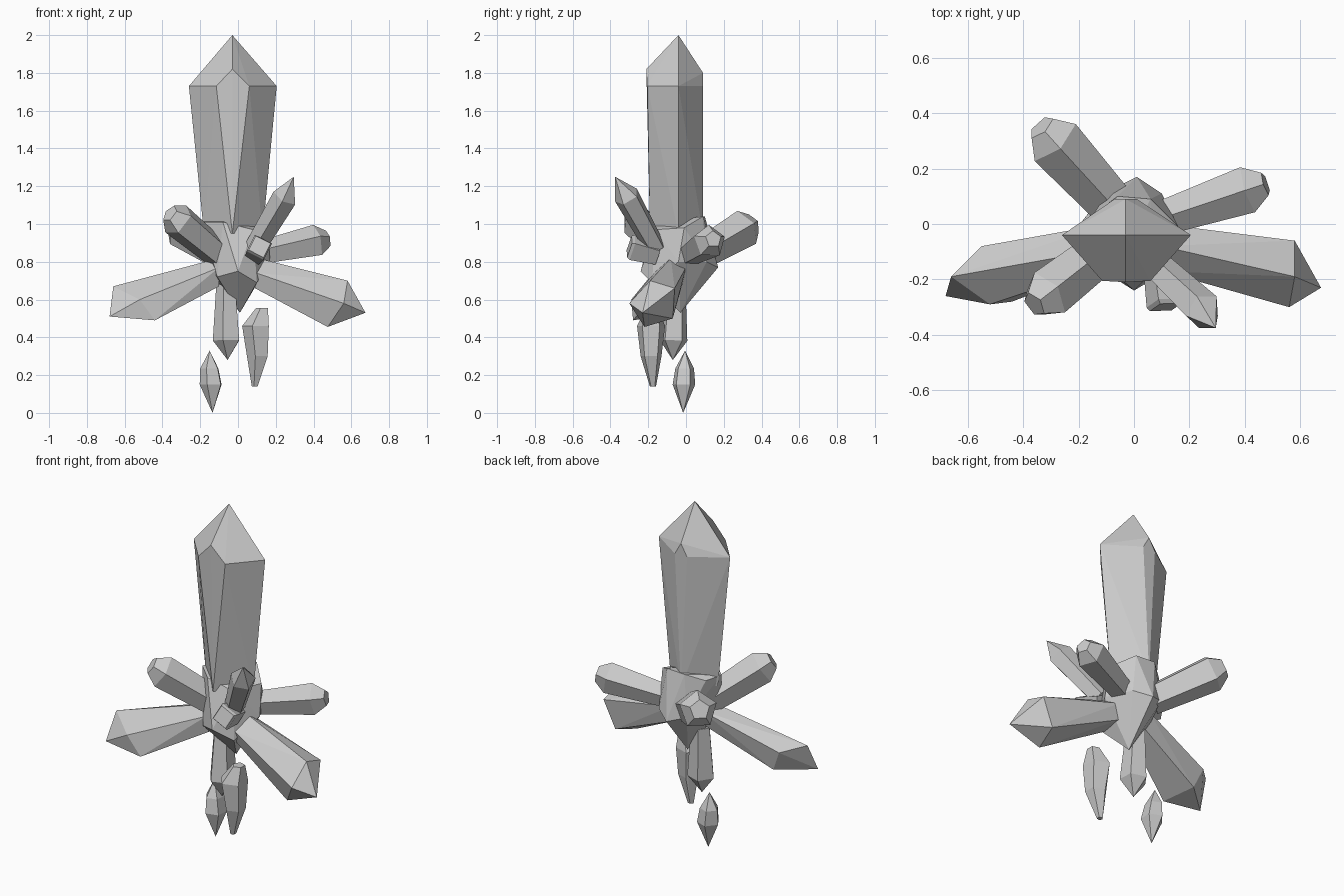
import bpy, bmesh
from math import cos, sin, tau, radians
from mathutils import Vector

if "Cube" in bpy.data.objects:
    bpy.data.objects.remove(bpy.data.objects["Cube"])


def hull(name, points):
    """Flat-faced solid wrapped around a few corner points."""
    bm = bmesh.new()
    for p in points:
        bm.verts.new(p)
    res = bmesh.ops.convex_hull(bm, input=bm.verts[:])
    junk = [g for g in set(res["geom_interior"] + res["geom_unused"])
            if isinstance(g, bmesh.types.BMVert)]
    bmesh.ops.delete(bm, geom=junk, context='VERTS')
    bmesh.ops.dissolve_limit(bm, angle_limit=radians(2), verts=bm.verts[:], edges=bm.edges[:])
    bmesh.ops.recalc_face_normals(bm, faces=bm.faces[:])
    me = bpy.data.meshes.new(name)
    bm.to_mesh(me)
    bm.free()
    ob = bpy.data.objects.new(name, me)
    bpy.context.collection.objects.link(ob)
    return ob


def ring(center, axis, r, sides, turn=0.0):
    q = Vector(axis).to_track_quat('Z', 'Y')
    return [Vector(center) + q @ Vector((r * cos(turn + tau * i / sides),
                                         r * sin(turn + tau * i / sides), 0))
            for i in range(sides)]


def crystal(name, base, tip, r_base, r_mid, mid, r_tip, sides=5, turn=0.3):
    """Prism widening from base to a shoulder, then closing to a blunt or sharp tip."""
    a, b = Vector(base), Vector(tip)
    d = b - a
    pts = ring(a, d, r_base, sides, turn) + ring(a.lerp(b, mid), d, r_mid, sides, turn)
    pts += ring(b, d, r_tip, sides, turn) if r_tip else [b]
    return hull(name, pts)


# tall central crystal with narrow front and back facets
hull("main_crystal", [
    (-.03, -.04, 2), (-.26, -.04, 1.73), (.205, -.04, 1.73),
    (-.115, -.205, 1.73), (-.03, -.21, 1.82), (.06, -.205, 1.73),
    (-.07, .09, 1.73), (-.03, .09, 1.80), (.01, .09, 1.73),
    (-.18, -.04, .95), (.13, -.04, .95), (-.03, -.19, .95), (-.03, .09, .95)])

# faceted core
hull("core", [
    (-.19, -.06, 1.01), (-.08, -.17, 1.01), (.08, -.16, .97), (.16, -.01, .98),
    (.06, .09, 1.04), (-.06, .10, 1.04), (-.15, .03, 1.0),
    (.17, -.04, .80), (.10, .11, .80), (.01, .17, .77), (-.09, .12, .80),
    (-.14, -.04, .74), (-.11, -.17, .72), (0, -.24, .75), (.10, -.18, .69),
    (.01, -.03, .53)])

# two large drooping side crystals
hull("left_crystal", [
    (-.68, -.26, .51), (-.66, -.19, .67), (-.55, -.08, .64), (-.50, -.10, .52),
    (-.44, -.28, .49), (-.52, -.29, .60),
    (-.10, .00, .80), (-.10, -.03, .70), (-.10, -.13, .67), (-.10, -.15, .77), (-.10, -.09, .82)])
hull("right_crystal", [
    (.675, -.23, .53), (.58, -.19, .70), (.58, -.06, .66), (.51, -.07, .50),
    (.475, -.22, .455), (.56, -.30, .58),
    (.10, -.08, .82), (.10, .00, .77), (.09, -.02, .68), (.09, -.14, .66), (.10, -.17, .74)])

# smaller crystals spreading upward
crystal("front_left_crystal", (-.09, -.08, .83), (-.36, -.29, 1.055), .08, .095, .84, .05)
crystal("back_left_crystal", (-.07, .06, .83), (-.335, .35, 1.0), .085, .105, .84, .055)
crystal("right_back_crystal", (.10, .02, .84), (.475, .145, .92), .065, .09, .84, .045)
crystal("front_stub_crystal", (.09, -.15, .84), (.115, -.30, .88), .06, .072, .9, .062, 4, .3)
c, d = Vector((.25, -.312, 1.145)), Vector((.16, -.15, .27))
hull("upper_right_crystal", ring(c - d, d, .058, 5) + ring(c, d, .07, 5) + [(.295, -.375, 1.25)])

# hanging crystal under the core
crystal("hanging_crystal", (-.06, -.055, .68), (-.055, -.07, .28), .055, .077, .74, 0, 5, -1.57)

# two loose shards floating below
up = (0, 0, 1)
hull("left_shard", [(-.15, -.005, .33), (-.135, -.015, 0)]
     + ring((-.148, -.008, .235), up, .052, 5, 1.2) + ring((-.14, -.012, .15), up, .063, 5, 1.2))
hull("right_shard", ring((.13, -.18, .555), up, .035, 5)
     + ring((.10, -.185, .46), up, .078, 5) + ring((.11, -.185, .30), up, .058, 5)
     + ring((.09, -.175, .14), up, .017, 5))
